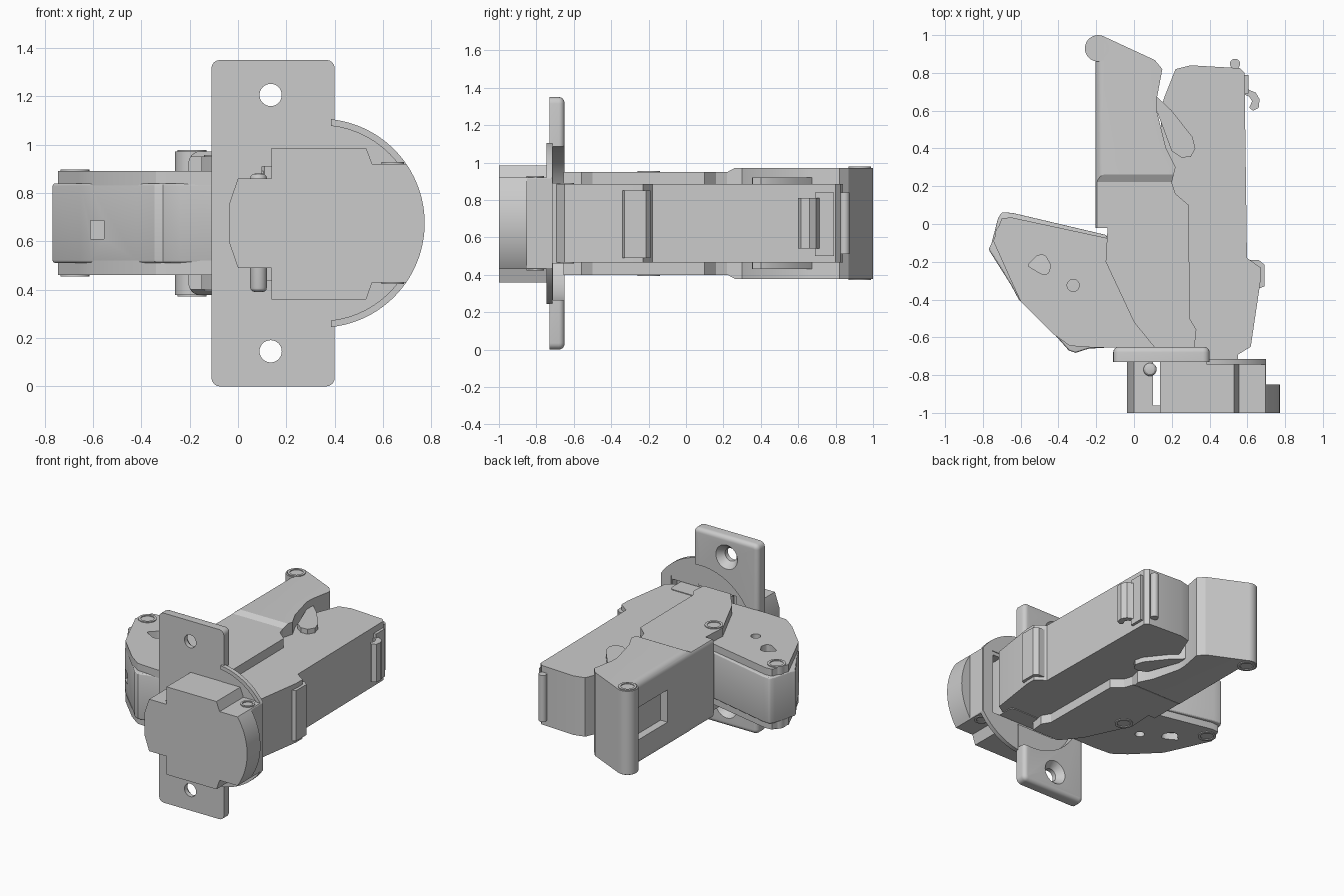
import bpy, bmesh, math
from mathutils import Vector

if "Cube" in bpy.data.objects:
    bpy.data.objects.remove(bpy.data.objects["Cube"])

MID = 0.675  # height of the symmetry plane
MAP = {'z': lambda a, b, c: (a, b, c), 'y': lambda a, b, c: (a, c, b),
       'x': lambda a, b, c: (c, a, b)}


def prism(name, pts, lo, hi, axis='z', round_corners=0, rim=0, soft=None, soft_w=0.05):
    """Extrude a 2D outline along an axis; optionally round corners, rims or chosen edges."""
    bm = bmesh.new()
    f = MAP[axis]
    face = bm.faces.new([bm.verts.new(f(a, b, lo)) for a, b in pts])
    ext = bmesh.ops.extrude_face_region(bm, geom=[face])
    d = Vector(f(0, 0, hi - lo))
    for v in ext['geom']:
        if isinstance(v, bmesh.types.BMVert):
            v.co += d
    bmesh.ops.recalc_face_normals(bm, faces=bm.faces)
    if round_corners:
        up = [e for e in bm.edges if abs((e.verts[0].co - e.verts[1].co).dot(d.normalized())) > 1e-4]
        bmesh.ops.bevel(bm, geom=up, offset=round_corners, segments=4, affect='EDGES', profile=0.5)
    if soft:
        sel = [e for e in bm.edges if soft(e.verts[0].co, e.verts[1].co)]
        bmesh.ops.bevel(bm, geom=sel, offset=soft_w, segments=6, affect='EDGES', profile=0.5)
    me = bpy.data.meshes.new(name)
    bm.to_mesh(me)
    bm.free()
    ob = bpy.data.objects.new(name, me)
    bpy.context.collection.objects.link(ob)
    if rim:
        m = ob.modifiers.new('rim', 'BEVEL')
        m.width, m.segments, m.limit_method, m.angle_limit = rim, 3, 'ANGLE', math.radians(50)
        apply(ob, m)
    return ob


def apply(ob, m):
    bpy.context.view_layer.objects.active = ob
    bpy.ops.object.modifier_apply(modifier=m.name)


def boolean(ob, *tools, op='DIFFERENCE'):
    for t in tools:
        m = ob.modifiers.new('bool', 'BOOLEAN')
        m.operation, m.solver, m.object = op, 'EXACT', t
        apply(ob, m)
        bpy.data.objects.remove(t)
    return ob


def arc(cx, cy, r, a0, a1, n=24):
    return [(cx + r * math.cos(math.radians(a0 + (a1 - a0) * i / n)),
             cy + r * math.sin(math.radians(a0 + (a1 - a0) * i / n))) for i in range(n + 1)]


def circle(cx, cy, r, n=32):
    return arc(cx, cy, r, 0, 360, n)[:-1]


def rect(x0, y0, x1, y1):
    return [(x0, y0), (x1, y0), (x1, y1), (x0, y1)]


def pin(name, x, y, half, r=0.06):
    """Pivot pin with a dished rivet head at both ends."""
    ob = prism(name, circle(x, y, r), MID - half - 0.006, MID + half + 0.006)
    for s in (-1, 1):
        z = MID + s * (half + 0.006)
        boolean(ob, prism('dish', circle(x, y, r * 0.72), z - 0.012, z + 0.012))
    return ob


# mounting plate with countersunk screw holes and a round seat behind
plate = prism('mounting_plate', rect(-0.11, 0, 0.40, 1.35), -0.73, -0.65, 'y', round_corners=0.035,
              soft=lambda a, b: a.y > -0.66 and b.y > -0.66, soft_w=0.03)
for z in (0.145, 1.205):
    boolean(plate, prism('hole', circle(0.135, z, 0.046), -0.8, -0.6, 'y'))
    bpy.ops.mesh.primitive_cone_add(vertices=32, radius1=0.046, radius2=0.095, depth=0.06,
                                    location=(0.135, -0.668, z), rotation=(-math.pi / 2, 0, 0))
    boolean(plate, bpy.context.object)
boolean(plate, prism('seat_cut', circle(0.34, MID, 0.415, 64), -0.712, -0.6, 'y'),
        prism('opening', rect(0.10, 0.44, 0.5, 0.91), -0.8, -0.6, 'y'))

# crescent flange around the cup
flange_pts = [(0.385, MID - 0.43)] + arc(0.34, MID, 0.432, -80, -34, 14) \
    + arc(0.34, MID, 0.432, 34, 80, 14) + [(0.385, MID + 0.43)]
flange = prism('cup_flange', flange_pts, -0.745, -0.714, 'y')
boolean(flange, prism('lip', circle(0.34, MID, 0.405, 64), -0.8, -0.732, 'y'),
        prism('opening', rect(0.1, 0.43, 0.62, 0.92), -0.9, -0.6, 'y'))

# hinge cup: squared block with round outer end, hollow behind
cup_pts = [(0.138, 0.36), (0.53, 0.36), (0.555, 0.43)] + arc(0.34, MID, 0.432, -34.5, 34.5) \
    + [(0.555, 0.92), (0.53, 0.985), (0.138, 0.985), (0.138, 0.86), (0, 0.86), (-0.038, 0.75),
       (-0.038, 0.60), (0, 0.49), (0.138, 0.49)]
cup = prism('hinge_cup', cup_pts, -1.0, -0.72, 'y')
boolean(cup, prism('hollow', rect(0.10, 0.455, 0.61, 0.895), -0.96, -0.6, 'y'),
        prism('side_cut', rect(0.70, -0.85, 0.9, -0.6), 0, 1.3))
pin('cup_pin_outer', 0.64, -0.805, 0.246, 0.047)
prism('cup_pin_inner', circle(0.085, -0.77, 0.035), 0.39, 0.88, rim=0.02)

# middle arm: wide channel with a step down to the narrower part
mid_pts = [(-0.205, 0.93), (-0.16, 0.993), (0.11, 0.868), (0.15, 0.82), (0.12, 0.66), (0.12, 0.6),
           (0.17, 0.4), (0.22, 0.3), (0.20, 0.22), (0.22, 0.16), (0.29, 0.1), (0.295, -0.5),
           (0.33, -0.56), (0.32, -0.655), (0.11, -0.655), (0.0, -0.52), (-0.15, -0.2),
           (-0.14, -0.02), (-0.205, -0.02)]
arm = prism('middle_arm', mid_pts, 0.378, 0.972,
            soft=lambda a, b: a.x < -0.2 and b.x < -0.2 and abs(a.z - b.z) < 0.01)
for s in (-1, 1):
    boolean(arm, prism('step', [(0.262, MID + s * 0.31), (0.262, MID + s * 0.297),
                                (0.222, MID + s * 0.275), (-1, MID + s * 0.275),
                                (-1, MID + s * 0.31)], -0.5, 0.6, 'x'))
boolean(arm, prism('window', rect(0.50, 0.56, 0.84, 0.79), -0.3, -0.15, 'x'))
prism('middle_arm_post', circle(-0.19, 0.93, 0.07), 0.378, 0.972)
pin('middle_arm_end_pin', -0.19, 0.93, 0.297)
pin('middle_arm_pivot', -0.08, -0.2, 0.275)

# right arm body
right_pts = [(0.14, 0.6), (0.16, 0.67), (0.22, 0.82), (0.30, 0.84), (0.56, 0.825), (0.585, 0.80),
             (0.598, -0.18), (0.67, -0.23), (0.67, -0.30), (0.618, -0.65), (0.52, -0.71),
             (0.2, -0.66), (0.15, -0.4), (0.15, 0.3)]
prism('right_arm', right_pts, 0.465, 0.885)
prism('right_arm_tab', [(0.59, -0.19), (0.66, -0.19), (0.69, -0.215), (0.69, -0.33), (0.665, -0.34),
                        (0.6, -0.34)], 0.49, 0.85)
prism('link_in_cup', rect(0.2, -0.85, 0.55, -0.6), 0.46, 0.89, round_corners=0.03)

# link lever between the two arms
prism('link_lever', [(0.12, 0.675), (0.2, 0.60), (0.31, 0.46), (0.325, 0.40), (0.30, 0.355),
                     (0.25, 0.352), (0.2, 0.385), (0.12, 0.6)], 0.43, 0.92)

# clip hook and stop at the free end of the right arm
prism('release_hook', [(0.57, 0.74), (0.61, 0.71), (0.645, 0.695), (0.665, 0.66), (0.66, 0.615),
                       (0.63, 0.60), (0.61, 0.615), (0.625, 0.65), (0.61, 0.675), (0.57, 0.69)],
      0.54, 0.81)
prism('hook_base', rect(0.56, 0.69, 0.605, 0.79), 0.50, 0.84)
prism('end_stop', rect(0.515, 0.78, 0.545, 0.84), 0.51, 0.84)
prism('end_stop_bead', circle(0.535, 0.848, 0.027, 20), 0.51, 0.84)

# left arm: two side plates around a slightly larger core
left_pts = [(-0.745, -0.09), (-0.70, 0.03), (-0.65, 0.035), (-0.14, -0.075), (-0.15, -0.2),
            (0.0, -0.52), (0.11, -0.65), (-0.20, -0.655), (-0.34, -0.645), (-0.43, -0.58),
            (-0.60, -0.41), (-0.66, -0.28)]
for side, z0, z1 in (('lower', 0.46, 0.52), ('upper', 0.83, 0.89)):
    p = prism('left_arm_plate_' + side, left_pts, z0, z1)
    boolean(p, prism('keyhole', [(-0.565, -0.22), (-0.51, -0.165), (-0.47, -0.165), (-0.44, -0.22),
                                 (-0.455, -0.265), (-0.49, -0.265)], 0.3, 1, round_corners=0.012),
            prism('round_hole', circle(-0.322, -0.325, 0.032), 0.3, 1))
core = prism('left_arm_core',
             [(-0.77, -0.135), (-0.755, -0.105), (-0.72, 0.03), (-0.70, 0.063), (-0.64, 0.058),
              (-0.14, -0.06), (-0.15, -0.2), (0.09, -0.64), (-0.24, -0.66), (-0.31, -0.682),
              (-0.345, -0.67), (-0.42, -0.585), (-0.61, -0.40), (-0.65, -0.325)],
             0.51, 0.84, rim=0.012)
boolean(core, prism('catch_hole', rect(-0.61, 0.61, -0.555, 0.685), -0.6, -0.3, 'y'))
pin('left_arm_pin', -0.675, -0.055, 0.215)

# smooth curved faces, keep hard edges
bpy.ops.object.select_all(action='DESELECT')
for ob in bpy.context.scene.objects:
    ob.select_set(True)
    bpy.context.view_layer.objects.active = ob
bpy.ops.object.shade_smooth_by_angle(angle=math.radians(25))
